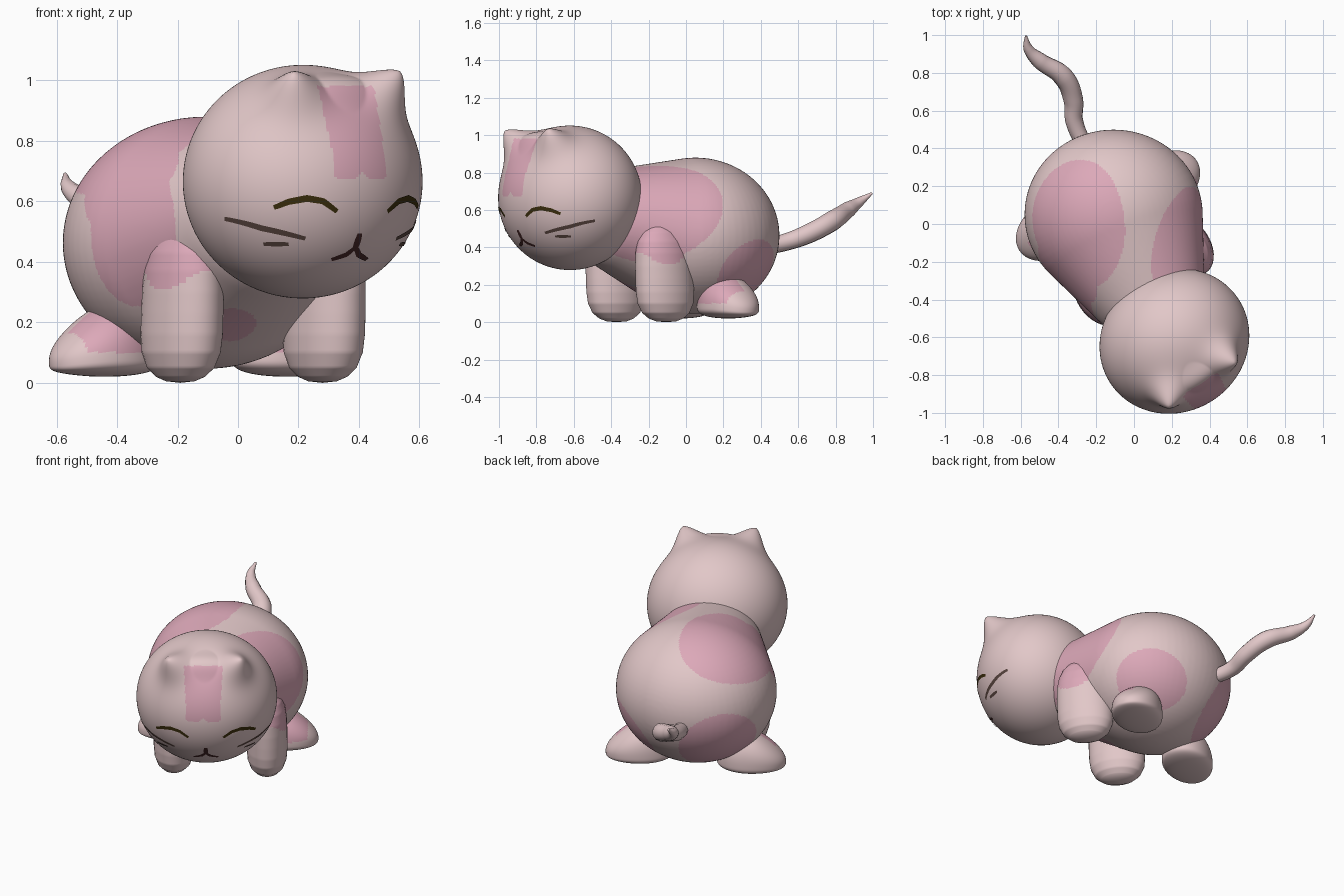
import bpy, bmesh, math
from mathutils import Vector, Matrix

if "Cube" in bpy.data.objects:
    bpy.data.objects.remove(bpy.data.objects["Cube"])

A = math.radians(34)                      # heading of the animal
F = Vector((math.sin(A), -math.cos(A), 0))  # forward
R = Vector((math.cos(A), math.sin(A), 0))   # sideways
UP = Vector((0, 0, 1))


def material(name, rgb):
    m = bpy.data.materials.new(name)
    m.diffuse_color = (*rgb, 1)
    m.use_nodes = True
    m.node_tree.nodes["Principled BSDF"].inputs["Base Color"].default_value = m.diffuse_color
    return m


CREAM = material("pale_pink", (0.76, 0.575, 0.58))
PINK = material("rose_pink", (0.72, 0.395, 0.485))
DARK = material("dark_olive", (0.045, 0.028, 0.004))
BROWN = material("whisker_brown", (0.10, 0.06, 0.05))
MOUTH = material("mouth_brown", (0.06, 0.02, 0.02))


def make(name, bm, mats=(CREAM, PINK), rule=None):
    me = bpy.data.meshes.new(name)
    bmesh.ops.recalc_face_normals(bm, faces=bm.faces)
    bm.to_mesh(me)
    bm.free()
    return finish(name, me, mats, rule)


def finish(name, me, mats, rule=None):
    me.materials.clear()
    for m in mats:
        me.materials.append(m)
    for p in me.polygons:
        p.use_smooth = True
        p.material_index = 1 if rule and rule(p.center) else 0
    ob = bpy.data.objects.new(name, me)
    bpy.context.collection.objects.link(ob)
    return ob


def ball(bm, c, radii, u=64, v=40):
    m = Matrix.Translation(c) @ Matrix.Diagonal((*radii, 1))
    return bmesh.ops.create_uvsphere(bm, u_segments=u, v_segments=v, radius=1, matrix=m)


def inside(p, blobs):
    return any(sum(((p[i] - c[i]) / r[i]) ** 2 for i in range(3)) < 1 for c, r in blobs)


# Body: hull over a big rump and a smaller chest, remeshed smooth
bm = bmesh.new()
ball(bm, (-0.108, 0.05, 0.463), (0.472, 0.45, 0.417))
ball(bm, (0.047, -0.28, 0.535), (0.325, 0.335, 0.295))
hull = bmesh.ops.convex_hull(bm, input=bm.verts)
junk = {g for g in hull["geom_interior"] + hull["geom_unused"] if isinstance(g, bmesh.types.BMVert)}
bmesh.ops.delete(bm, geom=list(junk), context='VERTS')
tmp = make("body_base", bm)
rm = tmp.modifiers.new("remesh", 'REMESH')
rm.mode, rm.voxel_size = 'VOXEL', 0.0095
sm = tmp.modifiers.new("smooth", 'SMOOTH')
sm.iterations = 10
body_mesh = bpy.data.meshes.new_from_object(tmp.evaluated_get(bpy.context.evaluated_depsgraph_get()))
bpy.data.objects.remove(tmp)
PATCHES = [((-0.34, -0.01, 0.80), (0.31, 0.37, 0.22)),   # left saddle, top
           ((-0.35, -0.37, 0.50), (0.155, 0.32, 0.26)),  # left saddle, shoulder
           ((-0.40, -0.17, 0.61), (0.11, 0.16, 0.14)),   # left saddle, joins
           ((-0.30, -0.32, 0.72), (0.11, 0.16, 0.13)),
           ((0.27, -0.19, 0.61), (0.28, 0.39, 0.29)),    # right saddle
           ((0.17, 0.36, 0.255), (0.23, 0.21, 0.19)),    # right haunch
           ((-0.42, 0.27, 0.28), (0.23, 0.24, 0.24)),    # left rump
           ((-0.02, -0.30, 0.20), (0.08, 0.12, 0.08))]   # belly spot
finish("body", body_mesh, (CREAM, PINK), lambda p: inside(p, PATCHES))


# Front legs: stacked elliptical rings, round foot and full shoulder
def leg(name, x, y):
    prof = [(0.0, 0.02), (0.005, 0.35), (0.02, 0.6), (0.05, 0.82), (0.10, 0.96), (0.16, 1.0),
            (0.23, 1.0), (0.30, 0.99), (0.37, 0.96), (0.43, 0.88), (0.48, 0.73), (0.515, 0.52),
            (0.535, 0.28), (0.543, 0.02)]
    bm = bmesh.new()
    n, rings = 36, []
    for z, s in prof:
        c = Vector((x, y, z)) + F * 0.05 * (z - 0.1)
        rings.append([bm.verts.new(c + R * 0.118 * s * math.cos(a) + F * 0.170 * s * math.sin(a))
                      for a in (2 * math.pi * i / n for i in range(n))])
    for a, b in zip(rings, rings[1:]):
        for i in range(n):
            bm.faces.new((a[i], a[(i + 1) % n], b[(i + 1) % n], b[i]))
    bm.faces.new(rings[0])
    bm.faces.new(rings[-1])
    sides = [e for e in bm.edges if abs(e.verts[0].co.z - e.verts[1].co.z) > 0.03]
    bmesh.ops.subdivide_edges(bm, edges=sides, cuts=6)
    c = Vector((x, y, 0))
    make(name, bm, rule=lambda p: p.z > 0.31 + 4 * ((p - c).dot(F) - 0.05) ** 2)


leg("left_front_leg", -0.188, -0.375)
leg("right_front_leg", 0.282, -0.11)


# Hind feet: flat-soled wedges with a blunt toe pointing outward
def foot(name, x, y, side):
    bm = bmesh.new()
    bmesh.ops.create_uvsphere(bm, u_segments=96, v_segments=64, radius=1)
    c = Vector((x, y, 0))
    for v in bm.verts:
        o, f, z = v.co                    # o = outward
        if z > 0:
            zz = 0.085 + z ** 0.85 * (0.175 - 0.08 * max(-0.2, o)) - 0.02 * max(0, o) ** 2
        else:
            zz = 0.085 - 0.065 * abs(z) ** 0.6 - 0.02 * max(0, o) ** 2 * (1 + z)
        v.co = c + R * side * (0.20 * o) + F * 0.147 * f + UP * zz
    make(name, bm, rule=lambda p: p.z > 0.10 and (p - c).dot(F) > -0.01
         and (p - c).dot(R) * side < 0.14)


foot("left_hind_foot", -0.44, -0.03, -1)
foot("right_hind_foot", 0.165, 0.225, 1)

# Tail: wavy tapering tube
cu = bpy.data.curves.new("tail", 'CURVE')
cu.dimensions, cu.bevel_depth, cu.bevel_resolution, cu.use_fill_caps = '3D', 0.052, 4, True
PATH = [(-0.23, 0.36, 0.39, 0.75), (-0.315, 0.54, 0.43, 0.9), (-0.322, 0.66, 0.475, 1.0),
        (-0.375, 0.78, 0.54, 1.05), (-0.50, 0.865, 0.60, 0.85), (-0.56, 0.93, 0.645, 0.5),
        (-0.572, 0.995, 0.69, 0.12)]
sp = cu.splines.new('BEZIER')
sp.bezier_points.add(len(PATH) - 1)
for p, (x, y, z, s) in zip(sp.bezier_points, PATH):
    p.co, p.radius = (x, y, z), s
    p.handle_left_type = p.handle_right_type = 'AUTO'
tail = bpy.data.objects.new("tail_curve", cu)
bpy.context.collection.objects.link(tail)
tail_mesh = bpy.data.meshes.new_from_object(tail.evaluated_get(bpy.context.evaluated_depsgraph_get()))
bpy.data.objects.remove(tail)
finish("tail", tail_mesh, (CREAM,))

# Head: ball with two ears pulled out and a brow ridge between them
HC = Vector((0.214, -0.62, 0.665))
HS = Vector((0.406, 0.374, 0.386))        # radii: side, forward, up
EARS = [Vector((s * 0.205 - 0.01, 0.285, 0.365)).normalized() for s in (-1, 1)]


def surface(d):
    """Head point for a unit direction given as side, forward, up."""
    push = sum(0.115 * math.exp(-(d - e).length ** 1.5 / 0.20 ** 1.5) for e in EARS)
    seg = EARS[1] - EARS[0]
    t = min(1, max(0, (d - EARS[0]).dot(seg) / seg.length_squared))
    near = (EARS[0] + seg * t).normalized()
    push = max(push, 0.035 * math.exp(-((d - near).length / 0.2) ** 2))
    return HC + R * d.x * (HS.x + push) + F * d.y * (HS.y + push) + UP * d.z * (HS.z + push)


bm = bmesh.new()
bmesh.ops.create_uvsphere(bm, u_segments=260, v_segments=150, radius=1)
for v in bm.verts:
    v.co = surface(v.co.normalized())


def blaze(p):
    q = p - HC
    r, f, z = q.dot(R) + 0.015, q.dot(F), q.z
    low = 0.005 + 0.03 * max(0, 1 - abs(r) / 0.03) + 12 * max(0, abs(r) - 0.065) ** 2
    return f > 0.1 and abs(r) < 0.10 + 0.06 * max(0, z - 0.1) and z > low and z < 1.2 * f


make("head", bm, rule=blaze)


# Painted face lines: thin ribbons lying on the head
def ribbon(name, pts, width, mat):
    dense = []
    for a, b in zip(pts, pts[1:]):
        dense += [Vector(a).lerp(Vector(b), i / 6) for i in range(6)]
    dense.append(Vector(pts[-1]))
    bm = bmesh.new()
    rows = []
    k = len(dense) - 1
    for i, p in enumerate(dense):
        def on(q):
            x, z = q.x / HS.x, q.y / HS.z
            return Vector((x, math.sqrt(max(0.0001, 1 - x * x - z * z)), z)).normalized()
        c = on(p)
        t = on(dense[min(i + 1, k)]) - on(dense[max(i - 1, 0)])
        side = c.cross(t).normalized() * width / 2 / HS.z
        side *= 0.7 + 0.3 * math.sin(math.pi * i / k)
        row = []
        for s in (-1, 1):
            w = surface((c + side * s).normalized())
            row.append(bm.verts.new(w + (w - HC).normalized() * 0.003))
        rows.append(row)
    for a, b in zip(rows, rows[1:]):
        f = bm.faces.new((a[0], a[1], b[1], b[0]))
        f.normal_update()
        if f.normal.dot(f.calc_center_median() - HC) < 0:
            f.normal_flip()
    me = bpy.data.meshes.new(name)
    bm.to_mesh(me)
    bm.free()
    finish(name, me, (mat,))


for label, s in (("left", -1), ("right", 1)):
    arch = [(0.285, -0.085), (0.25, -0.066), (0.20, -0.055), (0.15, -0.064), (0.10, -0.098)]
    ribbon(label + "_eye", [(s * x, z) for x, z in arch], 0.022, DARK)
    ribbon(label + "_long_whisker", [(s * 0.372, -0.122), (s * 0.30, -0.153), (s * 0.18, -0.187)], 0.021, BROWN)
    ribbon(label + "_short_whisker", [(s * 0.28, -0.205), (s * 0.22, -0.205)], 0.018, BROWN)
    ribbon(label + "_mouth_line", [(0, -0.215), (s * 0.025, -0.24), (s * 0.07, -0.256)], 0.02, MOUTH)
ribbon("mouth_stem", [(0, -0.17), (0, -0.228)], 0.024, MOUTH)
